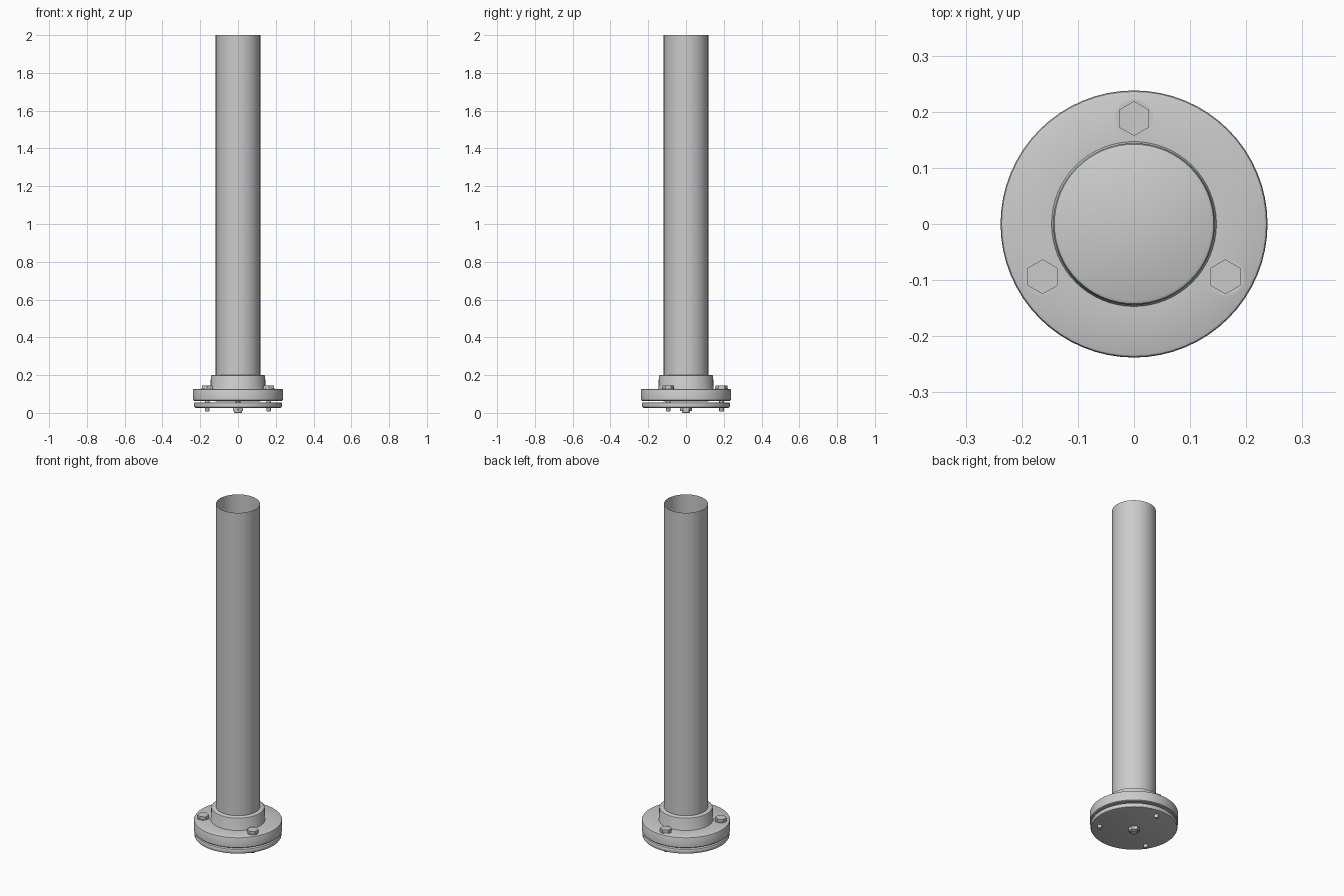
import bpy, math

if "Cube" in bpy.data.objects:
    bpy.data.objects.remove(bpy.data.objects["Cube"])

SEG = 64


def finish(name, verts, faces, angle=35):
    mesh = bpy.data.meshes.new(name)
    mesh.from_pydata(verts, [], faces)
    mesh.update()
    ob = bpy.data.objects.new(name, mesh)
    bpy.context.collection.objects.link(ob)
    bpy.ops.object.select_all(action='DESELECT')
    ob.select_set(True)
    bpy.context.view_layer.objects.active = ob
    bpy.ops.object.shade_smooth_by_angle(angle=math.radians(angle))
    return ob


def lathe(name, profile, at=(0, 0), seg=SEG, caps=True, turn=0.0):
    """Spin (radius, z) points, listed bottom to top, around a vertical axis."""
    verts, faces = [], []
    for r, z in profile:
        for i in range(seg):
            a = turn + 2 * math.pi * i / seg
            verts.append((at[0] + r * math.cos(a), at[1] + r * math.sin(a), z))
    for k in range(len(profile) - 1):
        for i in range(seg):
            j = (i + 1) % seg
            faces.append((k * seg + i, k * seg + j, (k + 1) * seg + j, (k + 1) * seg + i))
    if caps:
        faces.append(tuple(reversed(range(seg))))
        faces.append(tuple(range((len(profile) - 1) * seg, len(profile) * seg)))
    return finish(name, verts, faces)


# Open thin-walled tube, its foot just showing under the upper flange
lathe("tube", [(0.118, 0.060), (0.118, 2.0)], caps=False)

# Upper flange with its raised collar
lathe("upper_flange", [
    (0.234, 0.064), (0.238, 0.068), (0.238, 0.121), (0.236, 0.125), (0.232, 0.127),
    (0.147, 0.127), (0.145, 0.131), (0.144, 0.193), (0.142, 0.198), (0.137, 0.201)])

# Lower clamping plate, separated by a narrow gap
lathe("lower_plate", [
    (0.225, 0.027), (0.231, 0.029), (0.234, 0.034), (0.234, 0.048),
    (0.231, 0.053), (0.226, 0.055)])

# Three flange bolts: washer, hex head and shaft poking out below
for n in range(3):
    a = math.pi / 2 + n * 2 * math.pi / 3
    p = (0.188 * math.cos(a), 0.188 * math.sin(a))
    lathe(f"bolt_washer_{n + 1}", [(0.034, 0.125), (0.034, 0.129)], p, 32)
    lathe(f"bolt_head_{n + 1}", [(0.031, 0.127), (0.031, 0.145)], p, 6, turn=math.pi / 2)
    lathe(f"bolt_shaft_{n + 1}", [(0.010, 0.008), (0.012, 0.011), (0.012, 0.130)], p, 24)

# Centre nut and stud under the plate
lathe("centre_nut", [(0.031, 0.009), (0.031, 0.029)], (0, 0), 6, turn=math.pi / 2)
lathe("centre_stud", [(0.019, 0.0), (0.022, 0.003), (0.022, 0.030)], (0, 0), 32)
